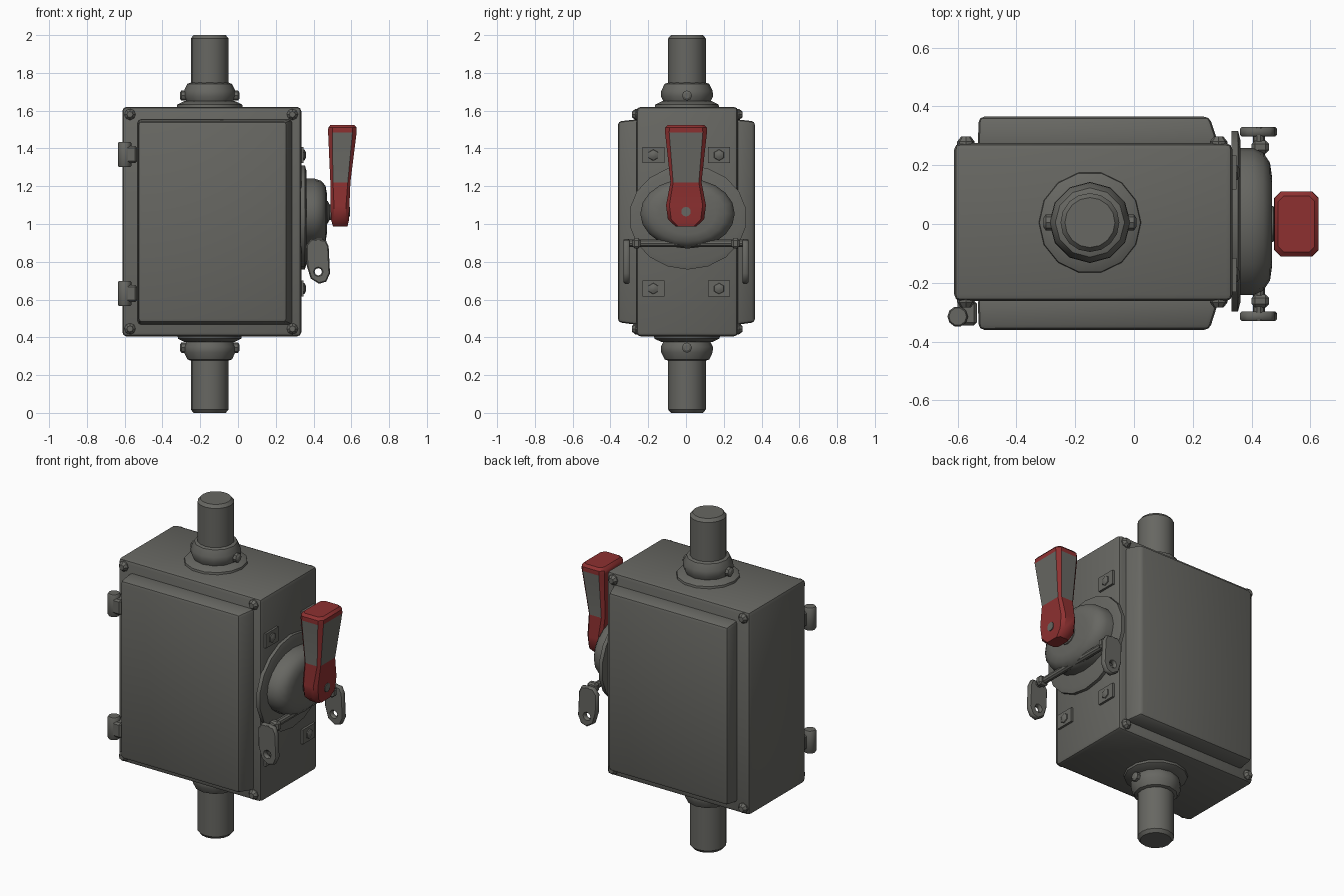
import bpy, bmesh, math
from mathutils import Vector, Matrix

if "Cube" in bpy.data.objects:
    bpy.data.objects.remove(bpy.data.objects["Cube"])


def material(name, rgb):
    m = bpy.data.materials.new(name)
    m.diffuse_color = (*rgb, 1)
    m.use_nodes = True
    m.node_tree.nodes["Principled BSDF"].inputs["Base Color"].default_value = m.diffuse_color
    return m


GREY = material("dark grey", (0.135, 0.135, 0.122))
RED = material("red", (0.27, 0.03, 0.03))


def finish(name, bm, mats=(GREY,), angle=35):
    bmesh.ops.recalc_face_normals(bm, faces=bm.faces)
    me = bpy.data.meshes.new(name)
    bm.to_mesh(me)
    bm.free()
    for m in mats:
        me.materials.append(m)
    ob = bpy.data.objects.new(name, me)
    bpy.context.collection.objects.link(ob)
    bpy.ops.object.select_all(action='DESELECT')
    ob.select_set(True)
    bpy.context.view_layer.objects.active = ob
    bpy.ops.object.shade_smooth_by_angle(angle=math.radians(angle))
    return ob


def box(name, lo, hi, bevel=0.0, segments=2, shape=None):
    """Box between two corners; shape may move each corner before bevelling."""
    bm = bmesh.new()
    bmesh.ops.create_cube(bm, size=1)
    for v in bm.verts:
        v.co = Vector([(a + b) / 2 + c * (b - a) for a, b, c in zip(lo, hi, v.co)])
        if shape:
            shape(v.co)
    if bevel:
        bmesh.ops.bevel(bm, geom=bm.edges[:], offset=bevel, segments=segments,
                        profile=0.5, affect='EDGES')
    return finish(name, bm)


def loft(bm, rings):
    """Skin a stack of equal-length rings and close both ends."""
    vs = [[bm.verts.new(p) for p in r] for r in rings]
    n = len(vs[0])
    for a, b in zip(vs, vs[1:]):
        for i in range(n):
            bm.faces.new((a[i], a[(i + 1) % n], b[(i + 1) % n], b[i]))
    bm.faces.new(vs[0][::-1])
    bm.faces.new(vs[-1])


def turned(name, profile, origin, axis, sides=16, stretch=(1, 1, 1), mats=(GREY,)):
    """Turn (radius, height) pairs round an axis."""
    bm = bmesh.new()
    loft(bm, [[(r * math.cos(2 * math.pi * i / sides), r * math.sin(2 * math.pi * i / sides), h)
               for i in range(sides)] for r, h in profile])
    bm.transform(Matrix.Translation(origin) @ Matrix.Diagonal((*stretch, 1))
                 @ Vector((0, 0, 1)).rotation_difference(Vector(axis)).to_matrix().to_4x4())
    return finish(name, bm, mats)


# Enclosure
box("enclosure_body", (-0.612, -0.262, 0.405), (0.335, 0.275, 1.62), 0.022)


# Raised panels, sloping in on the right, top and bottom
def slope(co):
    if abs(co.y) > 0.3:
        co.x -= 0.035 if co.x > 0 else -0.004
        co.z += 0.015 if co.z < 1 else -0.012


box("front_panel", (-0.532, -0.36, 0.465), (0.292, -0.25, 1.555), 0.018, shape=slope)
box("back_panel", (-0.532, 0.26, 0.465), (0.292, 0.365, 1.555), 0.018, shape=slope)

# Corner screws on both covers
for side, y in ((-1, -0.255), (1, 0.268)):
    for x in (-0.572, 0.288):
        for z in (0.445, 1.58):
            turned("corner_screw", [(0.03, 0), (0.03, 0.012), (0.016, 0.03)],
                   (x, y, z), (0, side, 0), 8)

# Conduits with clamp hubs, above and below
for end, z in ((1, 1.62), (-1, 0.405)):
    length = 0.38 if end > 0 else 0.405
    c = (-0.15, 0.005, z)
    turned("hub_flange", [(0.175, -0.005), (0.172, 0.012), (0.135, 0.03)], c, (0, 0, end), 14)
    turned("hub", [(0.12, 0.02), (0.138, 0.055), (0.136, 0.085), (0.118, 0.122), (0.095, 0.13)],
           c, (0, 0, end), 12)
    turned("conduit", [(0.1, 0.01), (0.1, length - 0.018), (0.085, length)], c, (0, 0, end), 16)
    for s in (-1, 1):
        turned("hub_bolt", [(0.027, 0.08), (0.027, 0.15), (0.015, 0.158)],
               (-0.15, 0.005, z + end * 0.06), (s, 0, 0), 8)

# Hinges on the left of the front cover
for z in (0.632, 1.368):
    turned("hinge_barrel", [(0.03, -0.067), (0.035, -0.06), (0.035, 0.06), (0.03, 0.067)],
           (-0.6, -0.315, z), (0, 0, 1), 10)
    box("hinge_arm", (-0.6, -0.345, z - 0.045), (-0.535, -0.26, z + 0.045), 0.01, 1)

# Small mounting plates with screws on the right side
for y in (-0.173, 0.175):
    for z in (0.658, 1.365):
        box("side_plate", (0.33, y - 0.058, z - 0.043), (0.348, y + 0.058, z + 0.043))
        turned("side_screw", [(0.03, 0), (0.028, 0.006), (0.012, 0.014)],
               (0.347, y, z), (1, 0, 0), 6)

# Switch base: thin round plate, domed cover and shaft
turned("switch_plate", [(0.3, 0), (0.3, 0.022), (0.27, 0.03)], (0.332, 0.01, 1.035),
       (1, 0, 0), 18, (1, 1.04, 0.92))
turned("switch_dome", [(0.25, 0), (0.25, 0.05), (0.235, 0.085), (0.2, 0.108), (0.15, 0.115)],
       (0.355, 0.008, 1.055), (1, 0, 0), 20, (1, 1, 0.74))
turned("switch_shaft", [(0.065, 0), (0.06, 0.02), (0.04, 0.03), (0.04, 0.06)],
       (0.455, 0, 1.062), (1, 0, 0), 12)

# Lever: red chamfered body with grey grip faces
bm = bmesh.new()
rings = []
for z, x0, x1, h, k in ((0.987, 0.503, 0.58, 0.055, 0.015), (1.025, 0.492, 0.588, 0.096, 0.018),
                        (1.1, 0.49, 0.59, 0.106, 0.018), (1.22, 0.489, 0.595, 0.082, 0.014),
                        (1.485, 0.477, 0.628, 0.111, 0.022), (1.51, 0.478, 0.628, 0.11, 0.022),
                        (1.525, 0.49, 0.615, 0.096, 0.02)):
    rings.append([(x0 + k, -h, z), (x1 - k, -h, z), (x1, k - h, z), (x1, h - k, z),
                  (x1 - k, h, z), (x0 + k, h, z), (x0, h - k, z), (x0, k - h, z)])
loft(bm, rings)
bm.normal_update()
for f in bm.faces:
    n, z = f.normal, f.calc_center_median().z
    if 1.25 < z < 1.45 and (abs(n.y) > 0.9 or n.x > 0.9):
        f.material_index = 1
finish("lever", bm, (RED, GREY), 40)
turned("lever_pin", [(0.026, 0), (0.026, 0.006)], (0.587, 0, 1.065), (1, 0, 0), 10)

# Lockout bar with a holed tab at each end
turned("lockout_bar", [(0.02, -0.33), (0.02, 0.33)], (0.425, 0, 0.898), (0, 1, 0), 10)
OUTLINE = ((0.367, 0.885), (0.39, 0.915), (0.46, 0.91), (0.474, 0.88), (0.481, 0.74),
           (0.463, 0.7), (0.43, 0.69), (0.39, 0.715), (0.37, 0.78))
HOLE = [(0.425 + 0.026 * math.cos(i * math.pi / 4), 0.747 + 0.026 * math.sin(i * math.pi / 4))
        for i in range(8)]
for s in (-1, 1):
    cu = bpy.data.curves.new("lockout_tab", 'CURVE')
    cu.dimensions, cu.fill_mode = '2D', 'BOTH'
    cu.extrude, cu.bevel_depth, cu.bevel_resolution = 0.01, 0.006, 0
    for loop in (OUTLINE, HOLE):
        sp = cu.splines.new('POLY')
        sp.points.add(len(loop) - 1)
        for p, (x, z) in zip(sp.points, loop):
            p.co = (x, z, 0, 1)
        sp.use_cyclic_u = True
    cu.materials.append(GREY)
    tab = bpy.data.objects.new("lockout_tab", cu)
    tab.rotation_euler.x = math.pi / 2
    tab.location.y = s * 0.314
    bpy.context.collection.objects.link(tab)
    bpy.ops.object.select_all(action='DESELECT')
    tab.select_set(True)
    bpy.context.view_layer.objects.active = tab
    bpy.ops.object.convert(target='MESH')
    # Lug joining the dome to the bar
    box("bar_lug", (0.4, s * 0.262 - 0.022, 0.87), (0.46, s * 0.262 + 0.022, 0.925), 0.012, 1)
